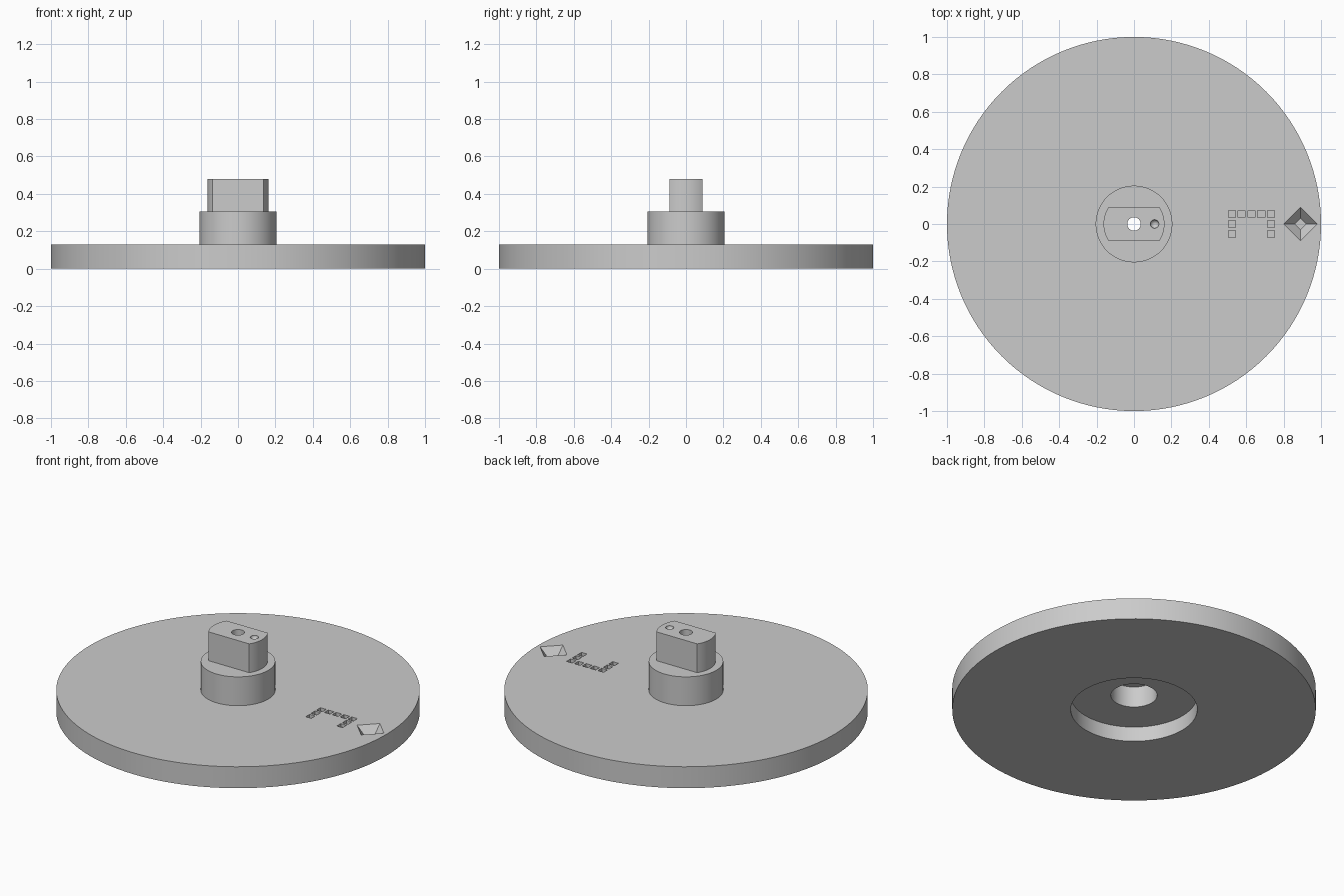
import bpy, bmesh, math
from mathutils import Matrix, Vector

default = bpy.data.objects.get("Cube")
if default:
    bpy.data.objects.remove(default, do_unlink=True)

FLANGE_TOP, HUB_TOP, TANG_TOP = 0.13, 0.305, 0.48
BORE = 0.036

grey = bpy.data.materials.new("light_grey")
grey.use_nodes = True
color = (0.6, 0.6, 0.6, 1)
grey.diffuse_color = color
grey.node_tree.nodes["Principled BSDF"].inputs["Base Color"].default_value = color


def make(name, bm):
    bmesh.ops.recalc_face_normals(bm, faces=bm.faces)
    mesh = bpy.data.meshes.new(name)
    bm.to_mesh(mesh)
    bm.free()
    mesh.materials.append(grey)
    obj = bpy.data.objects.new(name, mesh)
    bpy.context.collection.objects.link(obj)
    return obj


def lathe(name, profile, steps=128):
    """Revolve a closed (radius, height) outline around z."""
    bm = bmesh.new()
    verts = [bm.verts.new((r, 0, z)) for r, z in profile]
    edges = [bm.edges.new((v, verts[i - 1])) for i, v in enumerate(verts)]
    bmesh.ops.spin(bm, geom=verts + edges, cent=(0, 0, 0), axis=(0, 0, 1),
                   angle=math.tau, steps=steps, use_merge=False)
    bmesh.ops.remove_doubles(bm, verts=bm.verts, dist=1e-5)
    return make(name, bm)


def add_frustum(bm, sides, r_low, r_high, low, high, x=0, y=0, turn=0):
    place = Matrix.Translation((x, y, (low + high) / 2)) @ Matrix.Rotation(turn, 4, "Z")
    bmesh.ops.create_cone(bm, cap_ends=True, segments=sides, radius1=r_low,
                          radius2=r_high, depth=high - low, matrix=place)


def finish(obj, cutter):
    """Subtract the cutter, then smooth the round walls."""
    mod = obj.modifiers.new("cut", "BOOLEAN")
    mod.operation, mod.solver, mod.object = "DIFFERENCE", "EXACT", cutter
    bpy.ops.object.select_all(action="DESELECT")
    bpy.context.view_layer.objects.active = obj
    obj.select_set(True)
    bpy.ops.object.modifier_apply(modifier=mod.name)
    bpy.data.objects.remove(cutter, do_unlink=True)
    bpy.ops.object.shade_smooth_by_angle(angle=math.radians(30))


# Disc and hub, with stepped recess below
flange = lathe("flanged_hub", [
    (BORE, HUB_TOP), (0.205, HUB_TOP), (0.205, FLANGE_TOP), (1, FLANGE_TOP),
    (1, 0), (0.348, 0), (0.348, 0.09), (0.127, 0.09), (0.127, 0.217), (BORE, 0.217)])

# Diamond pocket and row of square pockets in the disc
bm = bmesh.new()
DEPTH, OVER = 0.06, 0.02
add_frustum(bm, 4, 0.03, 0.09 + OVER, FLANGE_TOP - DEPTH, FLANGE_TOP + OVER, x=0.89)
pitch = 0.0525
cells = [(i, 1) for i in range(5)] + [(i, j) for i in (0, 4) for j in (0, -1)]
for i, j in cells:
    r = 0.019 * math.sqrt(2)
    add_frustum(bm, 4, r, r, FLANGE_TOP - 0.02, FLANGE_TOP + OVER,
                x=0.523 + i * pitch, y=j * pitch, turn=math.pi / 4)
finish(flange, make("pocket_cutter", bm))

# Tang: round post with two flats
bm = bmesh.new()
add_frustum(bm, 96, 0.163, 0.163, HUB_TOP, TANG_TOP)
for side in (-1, 1):
    cut = bmesh.ops.bisect_plane(bm, geom=bm.verts[:] + bm.edges[:] + bm.faces[:],
                                 plane_co=Vector((0, side * 0.088, 0)),
                                 plane_no=Vector((0, side, 0)), clear_outer=True)
    rim = [e for e in cut["geom_cut"] if isinstance(e, bmesh.types.BMEdge)]
    bmesh.ops.holes_fill(bm, edges=rim)
tang = make("drive_tang", bm)

# Centre bore and round dimple in the tang
bm = bmesh.new()
add_frustum(bm, 48, BORE, BORE, HUB_TOP - 0.05, TANG_TOP + 0.05)
bmesh.ops.create_uvsphere(bm, u_segments=32, v_segments=16, radius=0.023,
                          matrix=Matrix.Translation((0.11, 0, TANG_TOP)))
finish(tang, make("bore_cutter", bm))
